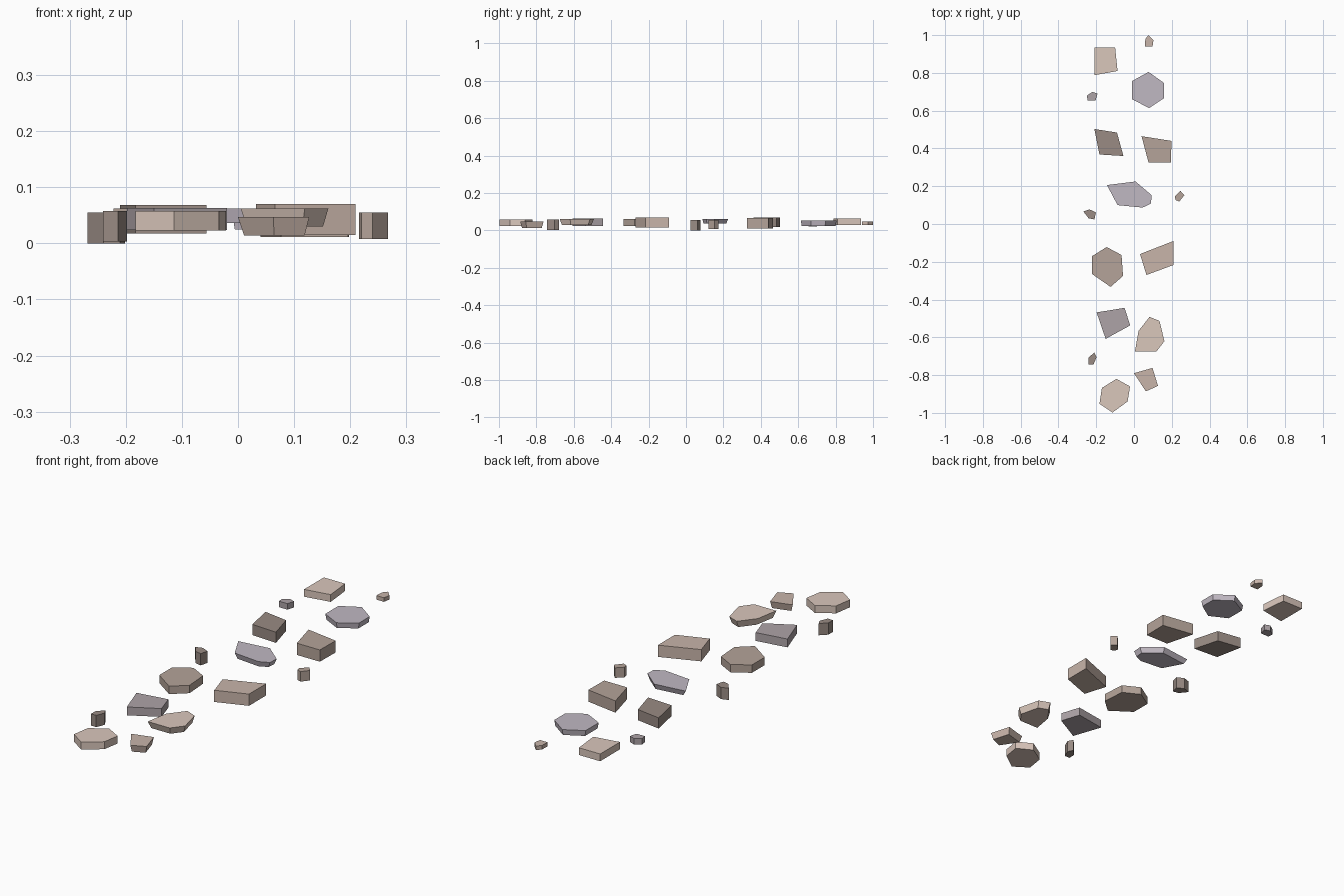
import bpy, bmesh
from mathutils import Vector

PALETTE = {
    "pale": (0.70, 0.57, 0.50, 1),
    "tan": (0.58, 0.46, 0.40, 1),
    "brown": (0.46, 0.37, 0.32, 1),
    "dark": (0.32, 0.26, 0.23, 1),
    "lilac": (0.53, 0.48, 0.54, 1),
    "mauve": (0.42, 0.37, 0.39, 1),
}
mats = {}
for key, col in PALETTE.items():
    mats[key] = bpy.data.materials.new(key + "_stone")
    mats[key].diffuse_color = col


def stone(name, tone, z0, z1, outline, taper=1.0):
    """Flat slab: top outline at z1, underside scaled about its middle at z0."""
    pts = [Vector(p) for p in outline]
    mid = sum(pts, Vector((0, 0))) / len(pts)
    bm = bmesh.new()
    top = [bm.verts.new((p.x, p.y, z1)) for p in pts]
    low = [bm.verts.new((*(mid + (p - mid) * taper), z0)) for p in pts]
    bm.faces.new(top)
    bm.faces.new(low[::-1])
    n = len(pts)
    for i in range(n):
        j = (i + 1) % n
        bm.faces.new((top[i], low[i], low[j], top[j]))
    bmesh.ops.recalc_face_normals(bm, faces=bm.faces[:])
    me = bpy.data.meshes.new(name)
    bm.to_mesh(me)
    bm.free()
    me.materials.append(mats[tone])
    ob = bpy.data.objects.new(name, me)
    bpy.context.collection.objects.link(ob)


# Paving stones, near end to far end
stone("paver_1", "pale", .023, .058, [(-.093, -.82), (-.021, -.86), (-.034, -.94),
      (-.114, -.998), (-.183, -.952), (-.17, -.868)])
stone("paver_2", "tan", .014, .047, [(0, -.79), (.098, -.762), (.127, -.857), (.063, -.886)], .85)
stone("paver_3", "pale", .03, .062, [(.082, -.492), (.135, -.513), (.161, -.62),
      (.119, -.675), (.005, -.675), (.024, -.566)], .87)
stone("paver_4", "mauve", .024, .063, [(-.198, -.468), (-.05, -.444), (-.02, -.537), (-.15, -.608)])
stone("paver_5", "tan", .015, .07, [(.032, -.159), (.209, -.09), (.209, -.217), (.066, -.27)])
stone("paver_6", "brown", .025, .062, [(-.145, -.122), (-.066, -.164), (-.058, -.275),
      (-.124, -.333), (-.222, -.265), (-.222, -.17)])
stone("paver_7", "lilac", .036, .062, [(-.143, .206), (.008, .225), (.093, .153),
      (.09, .108), (.045, .087), (-.087, .10)], .88)
stone("paver_8", "brown", .011, .066, [(.04, .465), (.198, .44), (.196, .325), (.077, .325)])
stone("paver_9", "dark", .018, .068, [(-.21, .503), (-.09, .484), (-.056, .36), (-.183, .368)])
stone("paver_10", "lilac", .025, .052, [(.077, .805), (.16, .746), (.16, .667),
      (.08, .614), (-.01, .66), (-.01, .757)], .95)
stone("paver_11", "pale", .03, .064, [(-.21, .935), (-.10, .935), (-.087, .81), (-.21, .788)])

# Small pebbles along the edges
stone("pebble_1", "dark", .003, .058, [(-.241, -.709), (-.211, -.68), (-.198, -.704),
      (-.214, -.743), (-.241, -.743)])
stone("pebble_2", "dark", 0, .055, [(-.268, .066), (-.235, .077), (-.201, .061),
      (-.21, .024), (-.24, .03)])
stone("pebble_3", "brown", .008, .055, [(.216, .146), (.246, .175), (.267, .153),
      (.24, .119), (.22, .127)])
stone("pebble_4", "mauve", .022, .05, [(-.249, .68), (-.22, .70), (-.193, .69),
      (-.203, .655), (-.246, .655)])
stone("pebble_5", "tan", .03, .049, [(.077, 1.0), (.103, .973), (.098, .94), (.058, .94), (.06, .98)])
